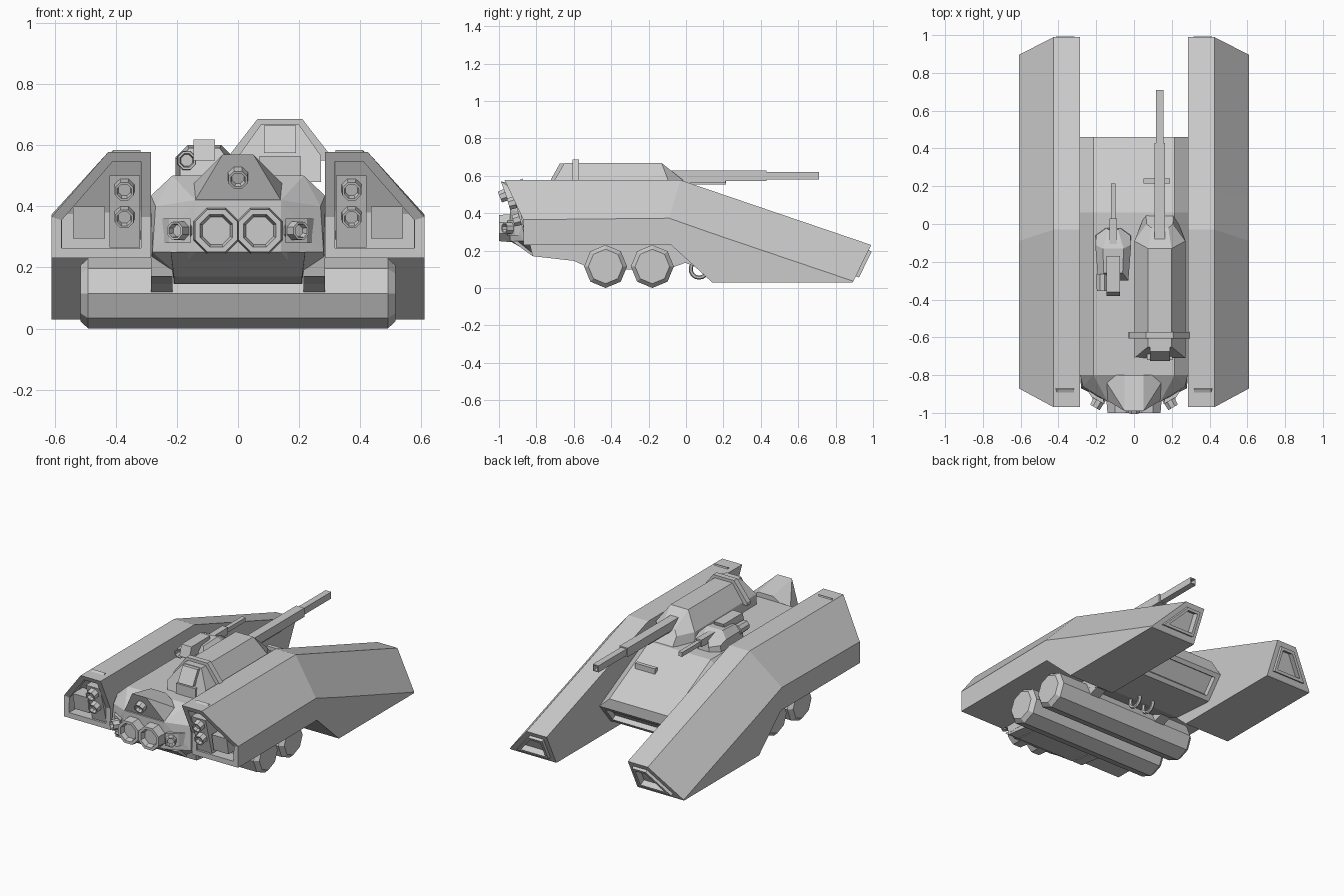
import bpy, bmesh, math
from mathutils import Vector, Matrix

if "Cube" in bpy.data.objects:
    bpy.data.objects.remove(bpy.data.objects["Cube"])

grey = bpy.data.materials.new("armour_grey")
grey.diffuse_color = (0.6, 0.6, 0.6, 1)
grey.use_nodes = True
grey.node_tree.nodes["Principled BSDF"].inputs["Base Color"].default_value = grey.diffuse_color


def finish(name, bm, mirror=False):
    bmesh.ops.recalc_face_normals(bm, faces=bm.faces[:])
    me = bpy.data.meshes.new(name)
    bm.to_mesh(me)
    bm.free()
    me.materials.append(grey)
    ob = bpy.data.objects.new(name, me)
    bpy.context.collection.objects.link(ob)
    if mirror:
        ob.modifiers.new("mirror", "MIRROR").use_mirror_merge = False
    return ob


def loft_bm(sections):
    """Skin equal-length closed sections; returns bmesh, first and last rings."""
    bm = bmesh.new()
    rings = [[bm.verts.new(p) for p in s] for s in sections]
    n = len(rings[0])
    for a, b in zip(rings, rings[1:]):
        for i in range(n):
            j = (i + 1) % n
            bm.faces.new((a[i], a[j], b[j], b[i]))
    return bm, rings[0], rings[-1]


def loft(name, sections, mirror=False):
    bm, a, b = loft_bm(sections)
    bm.faces.new(a)
    bm.faces.new(b)
    return finish(name, bm, mirror)


def hull(name, pts, mirror=False, both=False):
    bm = bmesh.new()
    if both:
        pts = pts + [(-x, y, z) for x, y, z in pts]
    for p in pts:
        bm.verts.new(p)
    bmesh.ops.convex_hull(bm, input=bm.verts[:])
    bmesh.ops.delete(bm, geom=[v for v in bm.verts if not v.link_faces], context="VERTS")
    bmesh.ops.dissolve_limit(bm, angle_limit=0.03, verts=bm.verts[:], edges=bm.edges[:])
    return finish(name, bm, mirror)


def box(name, x0, x1, y0, y1, z0, z1, mirror=False, shear=0.0):
    """Box whose top can be pushed along y by shear."""
    pts = [(x, y + (shear if z == z1 else 0), z) for x in (x0, x1) for y in (y0, y1) for z in (z0, z1)]
    return hull(name, pts, mirror)


def panel(bm, faces, steps):
    """Repeated insets: (thickness, depth)."""
    for t, d in steps:
        bmesh.ops.inset_region(bm, faces=faces, thickness=t, depth=d, use_even_offset=True)


def lamp(name, loc, direction, r, length, mirror=True):
    bm = bmesh.new()
    bmesh.ops.create_cone(bm, cap_ends=True, segments=8, radius1=r, radius2=r * 0.92, depth=length)
    bmesh.ops.rotate(bm, verts=bm.verts[:], matrix=Matrix.Rotation(math.pi / 8, 3, "Z"))
    cap = [max(bm.faces, key=lambda f: f.calc_center_median().z)]
    panel(bm, cap, [(r * 0.2, 0), (r * 0.1, -length * 0.4)])
    q = Vector(direction).to_track_quat("Z", "Y").to_matrix().to_4x4()
    bmesh.ops.transform(bm, matrix=Matrix.Translation(loc) @ q, verts=bm.verts[:])
    return finish(name, bm, mirror)


# Side pods: lofted, with a recessed front bay and framed rear exhaust
def pod_section(yt, zt, yo, zo, yb, zb):
    return [(.285, yt, zt), (.425, yt, zt), (.61, yo, zo), (.61, yb, zb), (.285, yb, zb), (.285, yo, zo)]


bm, f, r = loft_bm([pod_section(-.97, .577, -.87, .365, -.87, .23),
                    pod_section(-.03, .577, -.09, .373, -.08, .23),
                    pod_section(.17, .509, .14, .292, .14, .03),
                    pod_section(.99, .23, .895, .036, .89, .03)])
bay = [bm.faces.new((f[0], f[1], f[2], f[5])), bm.faces.new((f[5], f[2], f[3], f[4]))]
rear = [bm.faces.new((r[0], r[1], r[2], r[5]))]
bm.faces.new((r[5], r[2], r[3], r[4]))
bmesh.ops.recalc_face_normals(bm, faces=bm.faces[:])
panel(bm, bay, [(.033, 0), (.001, -.09)])
panel(bm, rear, [(.03, 0), (.001, .018), (.017, 0), (.001, -.04)])
finish("side_pods", bm, True)

# Pod front bays: lamp columns and vent blocks
box("pod_lamp_column", .32, .42, -.86, -.76, .265, .50, True, -.065)
box("pod_vent_block", .435, .54, -.865, -.76, .295, .40, True, -.02)
for z, y in ((.455, -.925), (.365, -.90)):
    lamp("pod_lamp", (.372, y, z), (0, -.96, -.27), .036, .05)


# Central hull with sloping rear deck and recessed rear hatch
def hull_section(y, top, yb, zb):
    h = [(.285, yb, zb), (.285, y, top - .065), (.215, y, top)]
    return h + [(-x, yy, z) for x, yy, z in reversed(h)]


bm, f, r = loft_bm([hull_section(-.80, .50, -.80, .18), hull_section(-.15, .50, -.15, .19),
                    hull_section(.06, .50, .06, .11), hull_section(.46, .29, .35, .09)])
bm.faces.new(f)
bm.faces.new((r[1], r[2], r[3], r[4]))
hatch = [bm.faces.new((r[0], r[1], r[4], r[5]))]
bmesh.ops.recalc_face_normals(bm, faces=bm.faces[:])
panel(bm, hatch, [(.028, 0), (.003, -.03)])
finish("central_hull", bm)

# Nose: lower block, leaning tower, chin and lamps
hull("nose_block", [(.14, -.94, .42), (.27, -.86, .40), (.14, -.94, .25), (.28, -.87, .25),
                    (.215, -.8, .5), (.285, -.8, .435), (.2, -.82, .18), (.285, -.8, .22)], both=True)
hull("nose_tower", [(.05, -.99, .57), (.05, -.80, .53), (.14, -.935, .42), (.17, -.80, .45)], both=True)
hull("chin_plate", [(.22, -.93, .25), (.21, -.82, .17), (.21, -.6, .145), (.21, -.55, .22), (.22, -.8, .25)], both=True)
lamp("tower_lamp", (0, -.972, .495), (0, -.93, -.37), .036, .05, False)
lamp("headlamp", (.071, -.962, .32), (0, -1, 0), .082, .075)
hull("side_lamp_mount", [(.155, -.955, .28), (.155, -.955, .36), (.225, -.915, .28), (.225, -.915, .36),
                         (.18, -.87, .28), (.18, -.87, .36), (.26, -.86, .28), (.26, -.86, .36)], True)
lamp("side_lamp", (.192, -.945, .32), (.5, -.86, 0), .034, .06)

# Skids under the hull
skid = [(-.84, .25), (-.82, .17), (-.6, .145), (-.5, .1), (-.1, .1), (.04, .15), (.04, .25)]
loft("skid_rails", [[(x, y, z) for y, z in skid] for x in (.215, .284)], True)

# Full-width octagonal rollers with chamfered ends
for i, y0 in enumerate((-.43, -.18)):
    secs = []
    for x, rad in ((-.515, .092), (-.49, .115), (.49, .115), (.515, .092)):
        secs.append([(x, y0 + rad * math.cos(k * math.pi / 4), .115 + rad * math.sin(k * math.pi / 4))
                     for k in range(8)])
    loft("roller_%d" % (i + 1), secs)

# Tow hoops under the rear
for x in (-.05, .05):
    bpy.ops.mesh.primitive_torus_add(location=(x, .07, .10), rotation=(0, math.pi / 2, 0), major_radius=.045,
                                     minor_radius=.011, major_segments=14, minor_segments=6)
    bpy.context.object.name = "tow_hoop"
    bpy.context.object.data.materials.append(grey)


# Turret sections: bottom, shoulder and top as (half width, y, z) about a centre line
def sect(cx, *h):
    return [(cx + w, y, z) for w, y, z in h] + [(cx - w, y, z) for w, y, z in reversed(h)]


C = .137
loft("main_turret", [sect(C, (.135, -.71, .48), (.135, -.71, .565), (.062, -.65, .668)),
                     sect(C, (.135, -.09, .48), (.135, -.09, .56), (.062, -.13, .668)),
                     sect(C, (.075, .06, .48), (.07, .0, .55), (.045, -.02, .58))])
loft("turret_collar", [sect(C, (.165, y, .55), (.163, y, .57), (.073, y, .686)) for y in (-.607, -.572)])
box("turret_front_hatch", .085, .19, -.725, -.66, .575, .665, shear=.05)
box("turret_front_sill", .07, .205, -.72, -.68, .50, .565)

# Main gun: stepped square barrel with a hollow muzzle
box("gun_breech", .108, .165, -.13, .43, .572, .628)
box("gun_cradle", .115, .158, -.05, .21, .562, .575)
bm, f, r = loft_bm([[(C + a * .02, y, .60 + b * .021) for a, b in ((1, 1), (-1, 1), (-1, -1), (1, -1))]
                    for y in (.40, .71)])
bm.faces.new(f)
muzzle = [bm.faces.new(r)]
bmesh.ops.recalc_face_normals(bm, faces=bm.faces[:])
panel(bm, muzzle, [(.006, 0), (.001, -.04)])
finish("gun_barrel", bm)
box("gun_rest", .05, .19, .215, .24, .39, .44)

# Secondary turret with sight box, side drum and light gun
S = -.11
loft("small_turret", [sect(S, (.08, -.30, .48), (.08, -.30, .55), (.05, -.26, .59)),
                      sect(S, (.095, -.11, .48), (.095, -.11, .56), (.055, -.13, .60)),
                      sect(S, (.095, -.06, .48), (.09, -.06, .54), (.04, -.08, .58)),
                      sect(S, (.04, -.02, .48), (.035, -.02, .53), (.025, -.03, .56))])
box("sight_box", -.145, -.075, -.38, -.19, .55, .618, shear=.02)
lamp("sight_drum", (-.168, -.31, .55), (0, -1, 0), .034, .09, False)
box("light_gun_sleeve", -.13, -.09, -.12, .03, .545, .59)
box("light_gun_barrel", -.123, -.097, .0, .215, .553, .58)
